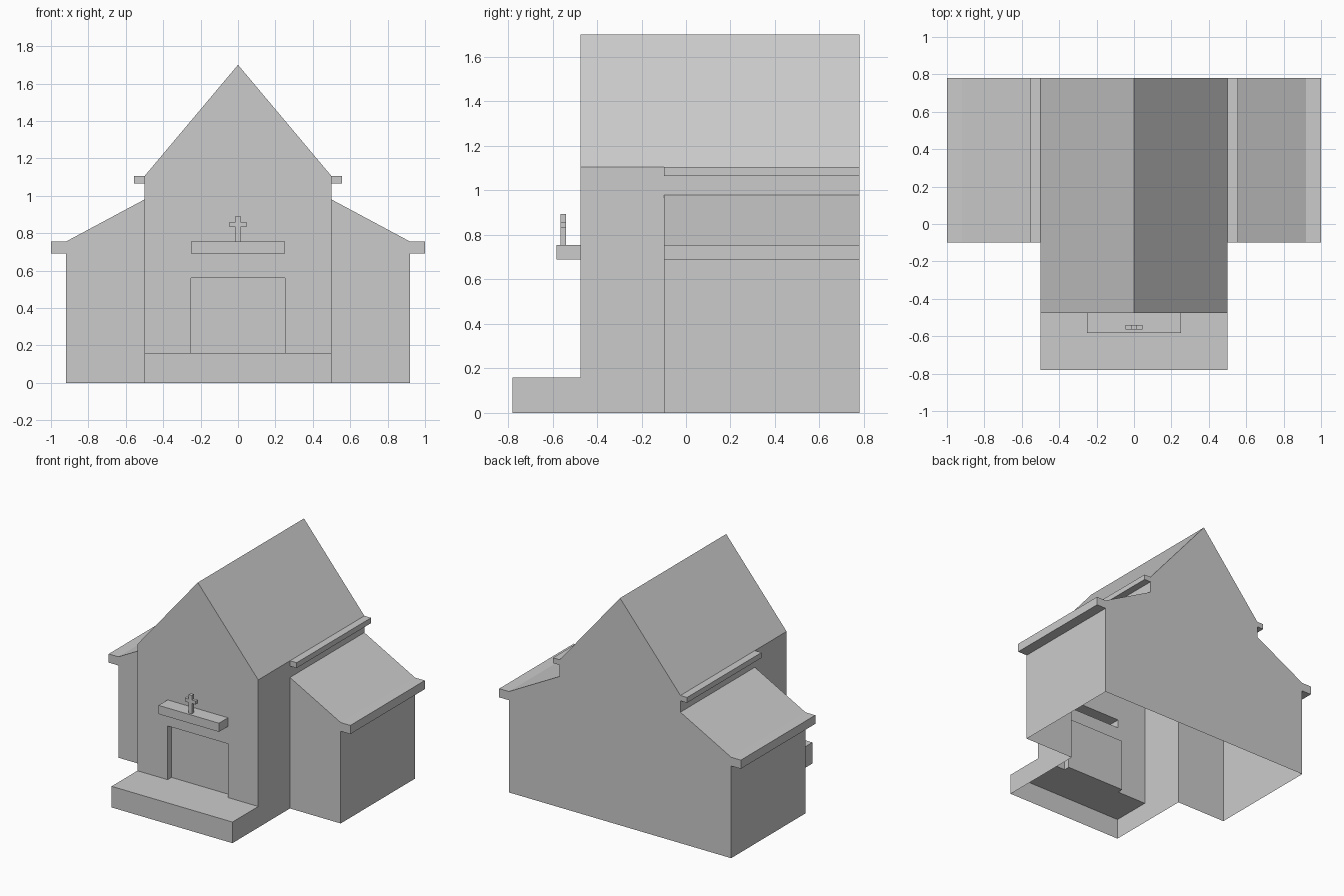
import bpy
import bmesh

if "Cube" in bpy.data.objects:
    bpy.data.objects.remove(bpy.data.objects["Cube"], do_unlink=True)

grey = bpy.data.materials.new("plain_grey")
grey.use_nodes = True
COLOUR = (0.6, 0.6, 0.6, 1)
grey.diffuse_color = COLOUR
grey.node_tree.nodes["Principled BSDF"].inputs["Base Color"].default_value = COLOUR

# Key depths along y and shared heights
STEP_Y, FRONT_Y, WING_Y, BACK_Y = -0.78, -0.475, -0.10, 0.78
FLOOR, DOOR_TOP, LEDGE_LOW, LEDGE_TOP = 0.158, 0.56, 0.69, 0.755
RIDGE, GUTTER = (0, 1.7), (0.5, 1.105)


def part(name, strips=(), fronts=(), backs=()):
    """Half of a part on +x, mirrored. Strips sweep (x, z) paths along y;
    fronts and backs are flat (x, z) outlines at a given y."""
    bm = bmesh.new()

    def face(points):
        bm.faces.new([bm.verts.new(p) for p in points])

    for path, y0, y1 in strips:
        for (xa, za), (xb, zb) in zip(path, path[1:]):
            face([(xa, y0, za), (xa, y1, za), (xb, y1, zb), (xb, y0, zb)])
    for outline, y in fronts:
        face([(x, y, z) for x, z in outline])
    for outline, y in backs:
        face([(x, y, z) for x, z in reversed(outline)])
    bmesh.ops.remove_doubles(bm, verts=bm.verts, dist=0.0001)
    mesh = bpy.data.meshes.new(name)
    bm.to_mesh(mesh)
    bm.free()
    mesh.materials.append(grey)
    obj = bpy.data.objects.new(name, mesh)
    bpy.context.collection.objects.link(obj)
    mirror = obj.modifiers.new("mirror", "MIRROR")
    mirror.use_axis[0] = True
    mirror.use_clip = True
    return obj


# Side wings: outer wall, boxed eave and lean-to roof
wing = [(0.92, 0), (0.92, LEDGE_LOW), (1, LEDGE_LOW), (1, LEDGE_TOP),
        (0.92, LEDGE_TOP), (0.5, 0.98)]
part("side_wings", [(wing, WING_Y, BACK_Y)], [([(0.5, 0)] + wing, WING_Y)])

# Nave: projecting front bay, then upper wall and steep roof to the back
part("nave_front_bay", [([(0.5, 0), GUTTER, RIDGE], FRONT_Y, WING_Y)])
gutter = [(0.5, 1.065), (0.555, 1.065), (0.555, 1.105), GUTTER]
upper = [(0.5, 0.98)] + gutter + [RIDGE]
part("nave_upper_walls_and_roof", [(upper, WING_Y, BACK_Y)], [(gutter, WING_Y)])

# Back wall: one flat face across the nave and wings
part("back_wall", backs=[([(0, 0)] + wing + upper[1:], BACK_Y)])

# Front gable wall with openings for the doorway and ledge
ledge = [(0, LEDGE_LOW), (0.25, LEDGE_LOW), (0.25, LEDGE_TOP), (0, LEDGE_TOP)]
doorway = [(0, DOOR_TOP), (0.25, DOOR_TOP), (0.25, FLOOR)]
gable = doorway + [(0.5, FLOOR), GUTTER, RIDGE] + ledge[::-1]
part("front_wall", fronts=[(gable, FRONT_Y)])

# Recessed door with its reveal
DOOR_Y = FRONT_Y + 0.045
sill = (0, FLOOR)
part("door", [(doorway + [sill], FRONT_Y, DOOR_Y)],
     [([sill] + doorway[::-1], DOOR_Y)])

# Porch step
step = [(0.5, 0), (0.5, FLOOR), sill]
part("porch_step", [(step, STEP_Y, FRONT_Y)], [([(0, 0)] + step, STEP_Y)])

# Ledge over the door, with a small cross standing on it
LEDGE_Y = -0.582
part("door_ledge", [(ledge, LEDGE_Y, FRONT_Y)], [(ledge, LEDGE_Y)])
cross = [(0, LEDGE_TOP), (0.013, LEDGE_TOP), (0.013, 0.833), (0.045, 0.833),
         (0.045, 0.859), (0.013, 0.859), (0.013, 0.893), (0, 0.893)]
part("cross", [(cross, -0.565, -0.54)], [(cross, -0.565)], [(cross, -0.54)])
